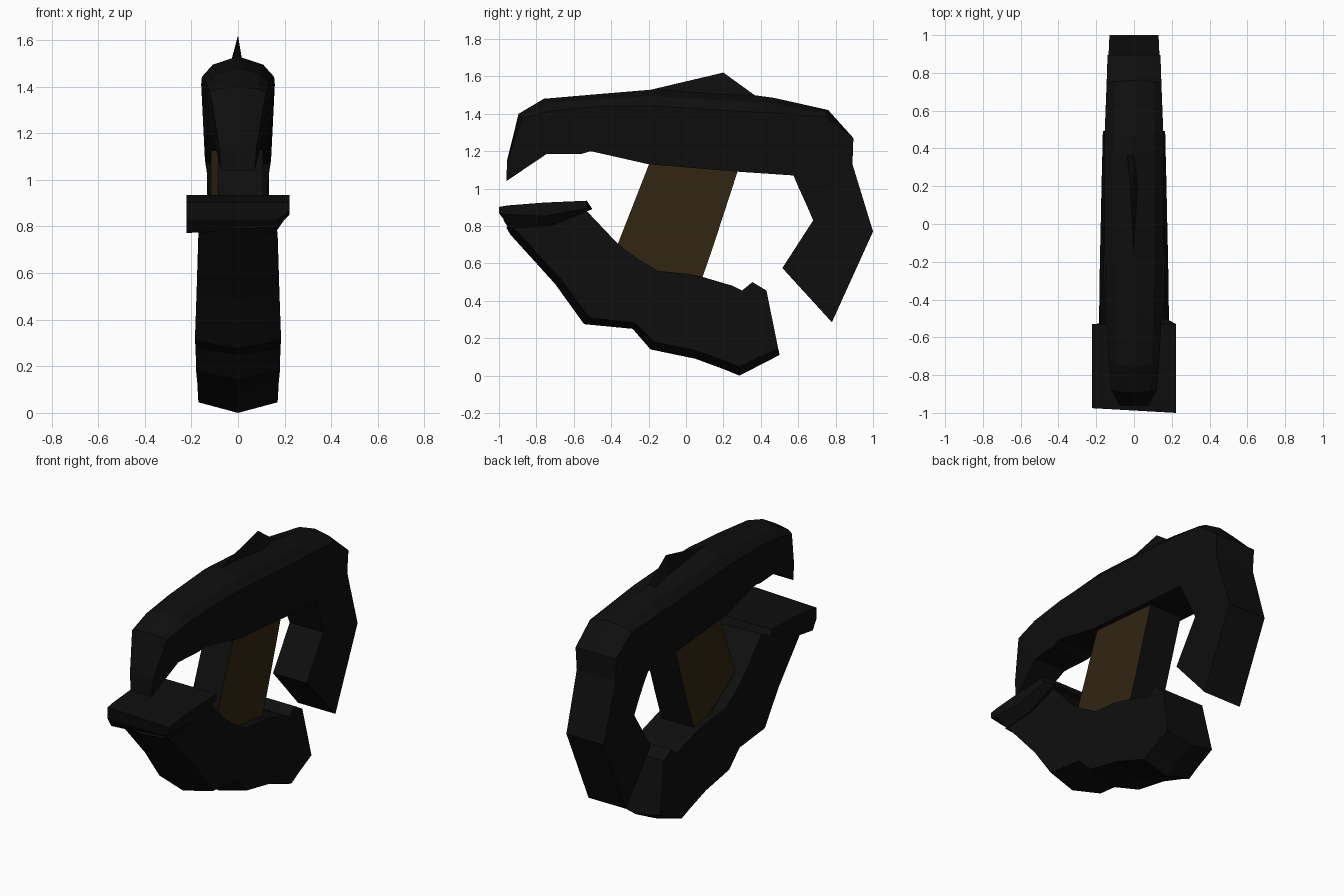
import bpy, bmesh


def material(name, rgb):
    m = bpy.data.materials.new(name)
    m.diffuse_color = (*rgb, 1)
    return m


black = material("matte black", (0.0045, 0.0045, 0.0045))
brown = material("dark bronze", (0.031, 0.019, 0.006))


def loft(name, rings, mats=(black,)):
    """Skin a list of equal-length rings and cap both ends."""
    bm = bmesh.new()
    vs = [[bm.verts.new(p) for p in ring] for ring in rings]
    n = len(rings[0])
    for a, b in zip(vs, vs[1:]):
        for i in range(n):
            j = (i + 1) % n
            bm.faces.new((a[i], a[j], b[j], b[i]))
    bm.faces.new(vs[0][::-1])
    bm.faces.new(vs[-1])
    bmesh.ops.remove_doubles(bm, verts=bm.verts, dist=0.0005)
    bmesh.ops.recalc_face_normals(bm, faces=bm.faces)
    me = bpy.data.meshes.new(name)
    bm.to_mesh(me)
    bm.free()
    for m in mats:
        me.materials.append(m)
    ob = bpy.data.objects.new(name, me)
    bpy.context.collection.objects.link(ob)
    return ob


def section(outer, inner, w, inner_w, ridge, shoulder):
    """Symmetric ring: centre ridge, chamfer, shoulder, flat inner edge."""
    def at(x, t):
        return (x, outer[0] + (inner[0] - outer[0]) * t,
                outer[1] + (inner[1] - outer[1]) * t)
    half = [at(w * 0.7, ridge), at(w, shoulder), at(inner_w, 1)]
    return [at(0, 0)] + half + [(-x, y, z) for x, y, z in half[::-1]]


# Upper shell, from front hook over the top and down the rear arm:
# outer y, z, inner y, z, half width, chamfer amount
upper = [
    (-0.957, 1.15, -0.96, 1.04, 0.08, 0.3),
    (-0.895, 1.40, -0.745, 1.185, 0.12, 0.5),
    (-0.76, 1.48, -0.56, 1.185, 0.135, 1),
    (-0.47, 1.505, -0.51, 1.20, 0.145, 1),
    (-0.17, 1.53, -0.20, 1.13, 0.155, 1),
    (0.36, 1.50, 0.28, 1.09, 0.158, 1),
    (0.47, 1.485, 0.575, 1.07, 0.155, 0.9),
    (0.76, 1.42, 0.60, 1.01, 0.145, 0.4),
    (0.895, 1.27, 0.625, 0.955, 0.14, 0),
    (0.89, 1.13, 0.65, 0.90, 0.135, 0),
    (1.0, 0.77, 0.68, 0.83, 0.13, 0),
    (0.78, 0.285, 0.515, 0.575, 0.13, 0),
]
loft("upper_shell", [section((a, b), (c, d), w, w * 0.9, 0.09 * f, 0.22 * f)
                     for a, b, c, d, w, f in upper])

# Lower shell with a shallow keel: outer y, z, inner y, z, half width
lower = [
    (-0.96, 0.79, -0.85, 0.89, 0.16),
    (-0.94, 0.755, -0.54, 0.89, 0.17),
    (-0.70, 0.49, -0.36, 0.70, 0.178),
    (-0.545, 0.275, -0.26, 0.625, 0.185),
    (-0.285, 0.25, -0.15, 0.56, 0.182),
    (-0.19, 0.14, 0.0, 0.545, 0.18),
    (0.05, 0.09, 0.08, 0.53, 0.175),
    (0.20, 0.035, 0.25, 0.48, 0.172),
    (0.285, 0.0, 0.30, 0.455, 0.17),
    (0.36, 0.038, 0.355, 0.50, 0.168),
    (0.50, 0.11, 0.43, 0.455, 0.165),
]
loft("lower_shell", [section((a, b), (c, d), w, w * 0.88, 0.07, 0.10)
                     for a, b, c, d, w in lower])

# Wide front lip: y left, y right, top z, left bottom z, right bottom z
lip = [
    (-0.975, -1.0, 0.902, 0.83, 0.868),
    (-0.94, -0.95, 0.91, 0.772, 0.862),
    (-0.76, -0.76, 0.925, 0.80, 0.852),
    (-0.53, -0.53, 0.935, 0.89, 0.895),
]
loft("front_lip", [[(-0.222, yl, t), (0.222, yr, t), (0.222, yr, rb),
                    (0.17, yr + 0.03, max(lb, rb - 0.075)), (-0.222, yl, lb)]
                   for yl, yr, t, lb, rb in lip])

# Thin sight ridge on the top shell
loft("top_ridge", [[(-w, y, 1.47), (w, y, 1.47), (0, y, z)]
                   for y, z, w in [(-0.19, 1.528, 0.004), (0.2, 1.62, 0.025),
                                   (0.38, 1.49, 0.04)]])

# Central pillar: bronze side panels, black front and back
#    z, front y, back y
pillar = [(0.50, -0.13, 0.08), (0.56, -0.17, 0.10),
          (0.69, -0.37, 0.145), (1.15, -0.19, 0.295)]
grip = loft("centre_pillar",
            [[(-0.085, f, z), (-0.115, f + 0.09, z), (-0.115, b, z),
              (0.108, b, z), (0.108, f, z)] for z, f, b in pillar],
            (black, brown))
for p in grip.data.polygons:
    if abs(p.normal.x) > 0.6:
        p.material_index = 1
